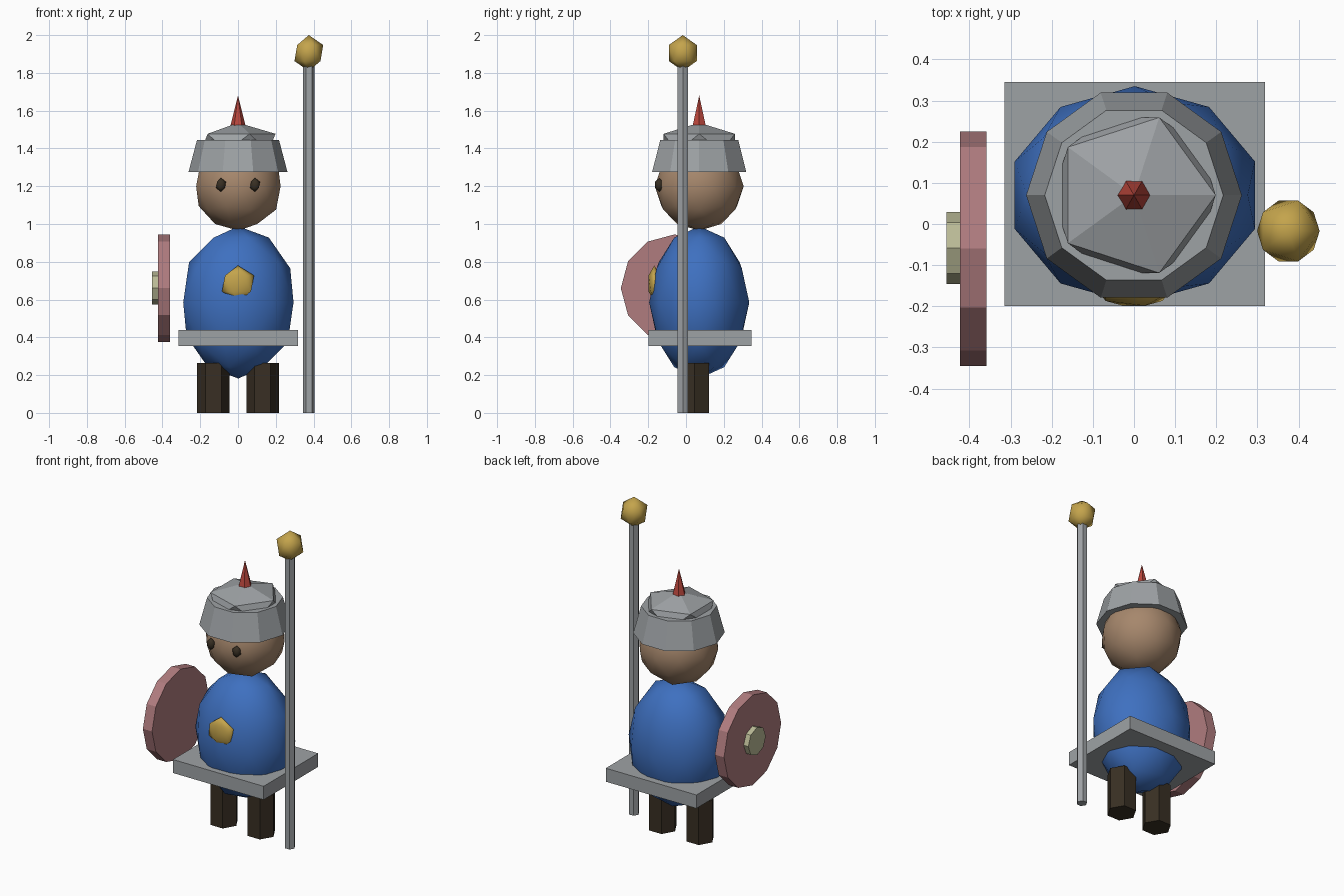
import bpy
from math import pi

cube = bpy.data.objects.get("Cube")
if cube:
    bpy.data.objects.remove(cube, do_unlink=True)


def srgb(r, g, b):
    lin = [((c / 255 + 0.055) / 1.055) ** 2.4 for c in (r, g, b)]
    return (*lin, 1.0)


def material(name, rgb):
    m = bpy.data.materials.new(name)
    m.use_nodes = True
    m.diffuse_color = srgb(*rgb)
    bsdf = next(n for n in m.node_tree.nodes if n.type == "BSDF_PRINCIPLED")
    bsdf.inputs["Base Color"].default_value = srgb(*rgb)
    return m


steel = material("steel grey", (158, 162, 165))
blue = material("tunic blue", (62, 112, 192))
skin = material("skin tan", (166, 135, 108))
brown = material("dark brown", (56, 47, 35))
gold = material("gold", (196, 164, 76))
red = material("plume red", (186, 70, 60))
rose = material("shield rose", (176, 124, 127))
olive = material("boss pale olive", (186, 186, 150))


def finish(name, mat, smooth=False):
    ob = bpy.context.object
    ob.name = ob.data.name = name
    ob.data.materials.append(mat)
    for p in ob.data.polygons:
        p.use_smooth = smooth
    return ob


def ball(name, mat, loc, radii, detail=1, smooth=True):
    bpy.ops.mesh.primitive_ico_sphere_add(subdivisions=detail, radius=1, location=loc)
    bpy.context.object.scale = radii
    return finish(name, mat, smooth)


def prism(name, mat, loc, sides, r_low, r_top, height, rot=(0, 0, pi / 2)):
    bpy.ops.mesh.primitive_cone_add(vertices=sides, radius1=r_low, radius2=r_top,
                                    depth=height, location=loc, rotation=rot)
    return finish(name, mat)


# Body, head and legs share one centre line
mid = 0.07
ball("body", blue, (0.002, mid, 0.585), (0.307, 0.265, 0.403), 2)
ball("head", skin, (0.002, mid, 1.2), (0.235, 0.235, 0.235), 2)
for side, s in (("right", -1), ("left", 1)):
    prism(side + "_leg", brown, (s * 0.13, 0.046, 0.132), 6, 0.086, 0.086, 0.265)
    ball(side + "_eye", brown, (s * 0.09, -0.142, 1.207), (0.029, 0.025, 0.037))

# Square skirt plate
bpy.ops.mesh.primitive_cube_add(size=1, location=(0.002, 0.073, 0.397))
bpy.context.object.scale = (0.633, 0.545, 0.085)
finish("skirt_plate", steel)

# Chest emblem
ball("chest_emblem", gold, (0, -0.168, 0.685), (0.095, 0.036, 0.095))

# Helmet
prism("helmet_band", steel, (0, mid, 1.36), 10, 0.262, 0.217, 0.17)
ball("helmet_dome", steel, (0, mid, 1.43), (0.222, 0.222, 0.106), smooth=False)
prism("helmet_spike", red, (0, mid, 1.6), 6, 0.04, 0, 0.16)

# Staff
prism("staff_pole", steel, (0.375, -0.017, 0.92), 6, 0.031, 0.031, 1.84)
ball("staff_knob", gold, (0.375, -0.017, 1.905), (0.085, 0.087, 0.095))

# Shield, held on the right with its face pointing sideways
sideways = (0, pi / 2, 0)
prism("shield", rose, (-0.391, -0.06, 0.66), 12, 0.285, 0.285, 0.064, sideways)
prism("shield_boss", olive, (-0.438, -0.058, 0.662), 8, 0.0875, 0.0875, 0.035, sideways)
